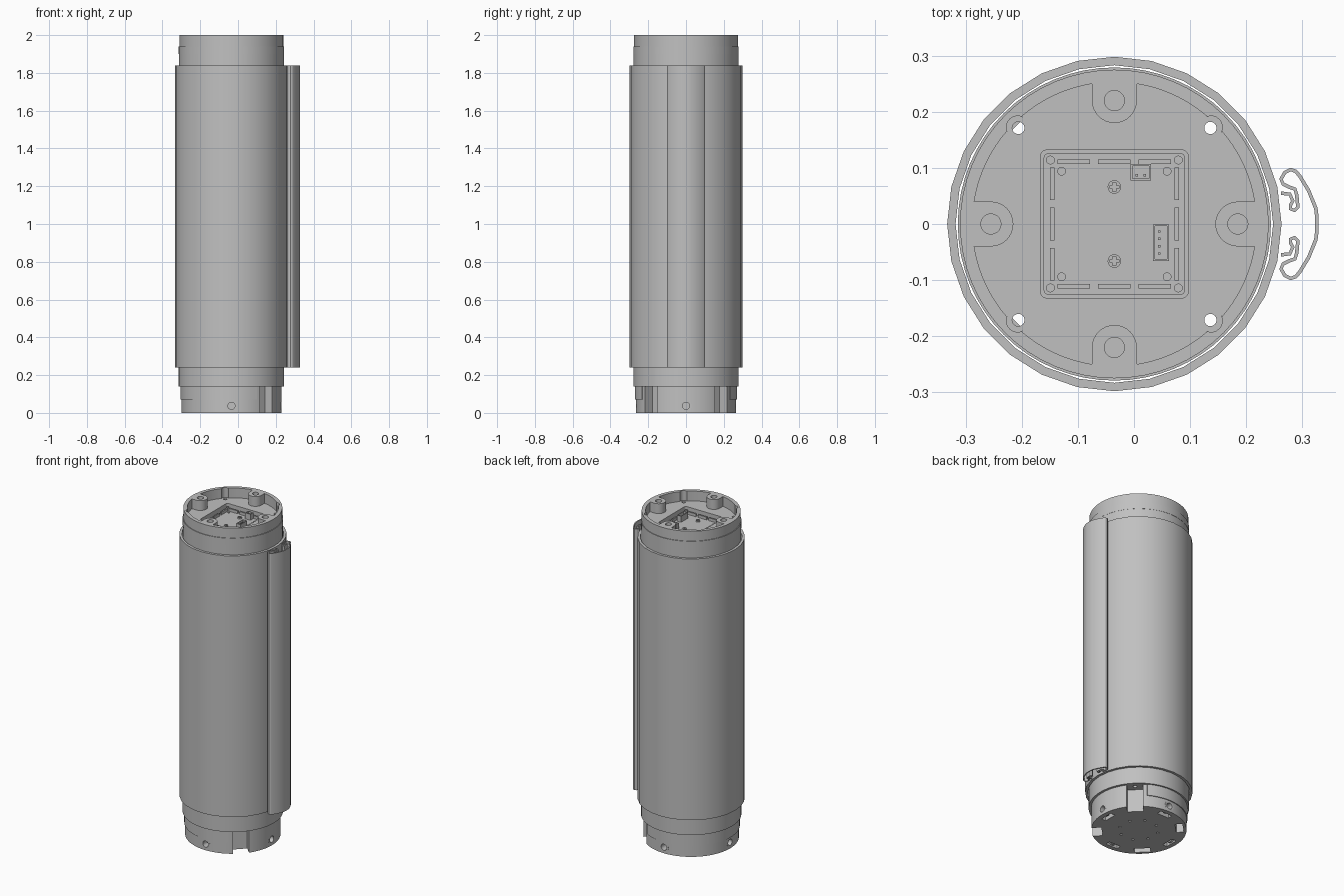
import bpy
from math import sin, cos, pi, radians, hypot
from mathutils import Matrix, Vector

if "Cube" in bpy.data.objects:
    bpy.data.objects.remove(bpy.data.objects["Cube"], do_unlink=True)

CX = -0.035  # axis of the cylindrical body
grey = bpy.data.materials.new("plain grey")
grey.use_nodes = True
grey.diffuse_color = (0.53, 0.53, 0.53, 1)
grey.node_tree.nodes["Principled BSDF"].inputs["Base Color"].default_value = (0.53, 0.53, 0.53, 1)


def circle(r, n=64, x=0, y=0, start=0, sweep=2 * pi):
    closed = abs(sweep) > 6.28
    return [(x + r * cos(start + sweep * i / (n if closed else n - 1)),
             y + r * sin(start + sweep * i / (n if closed else n - 1))) for i in range(n)]


def box(w, h, x=0, y=0):
    return [(x + sx * w / 2, y + sy * h / 2) for sx, sy in ((-1, -1), (1, -1), (1, 1), (-1, 1))]


def rounded_square(half, r):
    c = half - r
    return [p for k, (sx, sy) in enumerate(((1, 1), (-1, 1), (-1, -1), (1, -1)))
            for p in circle(r, 5, sx * c, sy * c, k * pi / 2, pi / 2)]


def turn(points, a):
    return [(x * cos(a) - y * sin(a), x * sin(a) + y * cos(a)) for x, y in points]


def quarters(points, start=0):
    return [turn(points, start + k * pi / 2) for k in range(4)]


def plate(name, z0, z1, outlines, cx=CX):
    """Extrude nested flat outlines between two heights; inner outlines are holes."""
    cu = bpy.data.curves.new(name, "CURVE")
    cu.dimensions, cu.fill_mode = "2D", "BOTH"
    cu.extrude = (z1 - z0) / 2
    for pts in outlines:
        s = cu.splines.new("POLY")
        s.points.add(len(pts) - 1)
        for p, (x, y) in zip(s.points, pts):
            p.co = (x, y, 0, 1)
        s.use_cyclic_u = True
    ob = bpy.data.objects.new(name, cu)
    ob.location = (cx, 0, (z0 + z1) / 2)
    bpy.context.collection.objects.link(ob)
    bpy.ops.object.select_all(action="DESELECT")
    ob.select_set(True)
    bpy.context.view_layer.objects.active = ob
    bpy.ops.object.convert(target="MESH")
    ob = bpy.context.object
    ob.data.materials.clear()
    ob.data.materials.append(grey)
    # weld the caps to the walls so the solid is closed
    weld = ob.modifiers.new("weld", "WELD")
    weld.merge_threshold = 0.00005
    bpy.ops.object.modifier_apply(modifier="weld")
    bpy.ops.object.mode_set(mode="EDIT")
    bpy.ops.mesh.select_all(action="SELECT")
    bpy.ops.mesh.normals_make_consistent(inside=False)
    bpy.ops.object.mode_set(mode="OBJECT")
    bpy.ops.object.shade_smooth_by_angle(angle=radians(30))
    return ob


def cut(target, cutter):
    """Subtract one solid from another and discard the cutter."""
    mod = target.modifiers.new("cut", "BOOLEAN")
    mod.operation, mod.solver, mod.object = "DIFFERENCE", "EXACT", cutter
    bpy.context.view_layer.objects.active = target
    bpy.ops.object.modifier_apply(modifier="cut")
    bpy.data.objects.remove(cutter, do_unlink=True)


through_holes = quarters(circle(0.011, 16, 0.242), pi / 4)

# Long outer sleeve
plate("outer_sleeve", 0.24, 1.84, [circle(0.298, 28), circle(0.283, 28)])

# Top cap: body, recessed floor with board pocket, and rim with four screw bosses
plate("cap_body", 1.78, 1.90, [circle(0.278)] + through_holes)
plate("cap_floor", 1.90, 1.94, [circle(0.279), rounded_square(0.132, 0.012)] + through_holes)

wall = 0.253
boss_edge = hypot(wall, 0) * cos(0.159)
quarter = [(boss_edge, -0.04)]
quarter += circle(0.04, 17, 0.22, 0, -pi / 2, -pi)
quarter += circle(wall, 10, 0, 0, 0.159, 0.55)
quarter += turn(circle(0.02, 9, 0.244, 0, -1.3, 2.6), pi / 4)
quarter += circle(wall, 10, 0, 0, pi / 2 - 0.709, 0.545)
recess = [p for q in quarters(quarter) for p in q]
plate("cap_rim", 1.94, 2.0, [circle(0.275), recess] + quarters(circle(0.018, 20, 0.22)))

# Circuit board in the pocket with its rim, ribs, posts and connectors
plate("board", 1.90, 1.908, [rounded_square(0.126, 0.008)]
      + quarters(circle(0.007, 12, 0.094 * 2 ** 0.5), pi / 4))
for k in range(4):
    for j, along in enumerate((-0.072, 0, 0.072)):
        plate(f"board_rib_{k}_{j}", 1.905, 1.925, [turn(box(0.008, 0.058, 0.111, along), k * pi / 2)])
    plate(f"board_post_{k}", 1.905, 1.928, [turn(circle(0.008, 12, 0.114, 0.114), k * pi / 2)])


def connector(name, x, y, w, h, pins):
    plate(name + "_shell", 1.905, 1.945, [box(w, h, x, y), box(w - 0.007, h - 0.007, x, y)], 0)
    for i, (px, py) in enumerate(pins):
        plate(f"{name}_pin_{i}", 1.905, 1.938, [box(0.004, 0.004, px, py)], 0)


connector("small_connector", 0.012, 0.092, 0.036, 0.029, [(0.005, 0.087), (0.019, 0.087)])
connector("long_connector", 0.048, -0.033, 0.029, 0.065,
          [(0.045, -0.033 + 0.013 * (i - 1.5)) for i in range(4)])
for side in (-1, 1):
    y = side * 0.066
    cross = [p for q in quarters([(0.003, -0.003), (0.008, -0.003), (0.008, 0.003)]) for p in q]
    cross = [(px, py + y) for px, py in cross]
    plate(f"board_screw_{side + 1}", 1.905, 1.916, [circle(0.012, 20, 0, y), cross])

# Lower collar
plate("lower_collar", 0.14, 0.27, [circle(0.279)] + through_holes)

# Base: discs with a ring of floor holes, wall slots and radial screw holes
floor_holes = [turn(circle(0.008, 10, 0.11), pi / 8 + k * pi / 4) for k in range(8)]
base = plate("base", 0, 0.141, [circle(0.265)] + floor_holes)
for k in range(4):
    # open notches on the left half, closed slots on the right half
    a = pi / 4 + k * pi / 2
    depth = 0.10 if k in (0, 3) else 0.042
    cut(base, plate("slot_cutter", -0.02, 0.16, [turn(box(depth, 0.09, 0.205 + depth / 2), a)]))
    a = k * pi / 2
    cut(base, plate("pocket_cutter", -0.02, 0.06, [turn(box(0.03, 0.08, 0.222), a)]))
    bore = plate("bore_cutter", -0.05, 0.05, [circle(0.019, 20)], 0)
    spin = Matrix.Rotation(a, 4, "Z")
    bore.matrix_world = (Matrix.Translation((CX, 0, 0.037)) @ spin
                         @ Matrix.Translation((0.26, 0, 0)) @ Matrix.Rotation(pi / 2, 4, "Y"))
    bpy.context.view_layer.update()
    cut(base, bore)
    # screw collar round each bore
    ring = plate(f"bore_ring_{k}", -0.02, 0.02, [circle(0.03, 24), circle(0.019, 24)], 0)
    ring.matrix_world = (Matrix.Translation((CX, 0, 0.037)) @ spin
                         @ Matrix.Translation((0.244, 0, 0)) @ Matrix.Rotation(pi / 2, 4, "Y"))
bpy.ops.object.select_all(action="DESELECT")
base.select_set(True)
bpy.context.view_layer.objects.active = base
bpy.ops.object.shade_smooth_by_angle(angle=radians(30))
plate("base_upper_band", 0.07, 0.141, [circle(0.27, 40, 0, 0, pi / 3, 4 * pi / 3)
                                       + circle(0.25, 40, 0, 0, 5 * pi / 3, -4 * pi / 3)])

# Side clip: a thin bent strip running the length of the sleeve
half = [(0.326, 0.012), (0.324, 0.028), (0.311, 0.06), (0.295, 0.086), (0.288, 0.094),
        (0.279, 0.097), (0.269, 0.092), (0.262, 0.08), (0.266, 0.071), (0.276, 0.066),
        (0.287, 0.062), (0.290, 0.052), (0.292, 0.03), (0.286, 0.024), (0.279, 0.027),
        (0.279, 0.034), (0.283, 0.041), (0.278, 0.053), (0.262, 0.055)]
path = [Vector((x, -y)) for x, y in reversed(half)] + [Vector(p) for p in half]
left_side, right_side = [], []
for i, p in enumerate(path):
    d = (path[min(i + 1, len(path) - 1)] - path[max(i - 1, 0)]).normalized() * 0.0032
    left_side.append((p.x - d.y, p.y + d.x))
    right_side.append((p.x + d.y, p.y - d.x))
plate("side_clip", 0.24, 1.84, [left_side + right_side[::-1]], 0)
